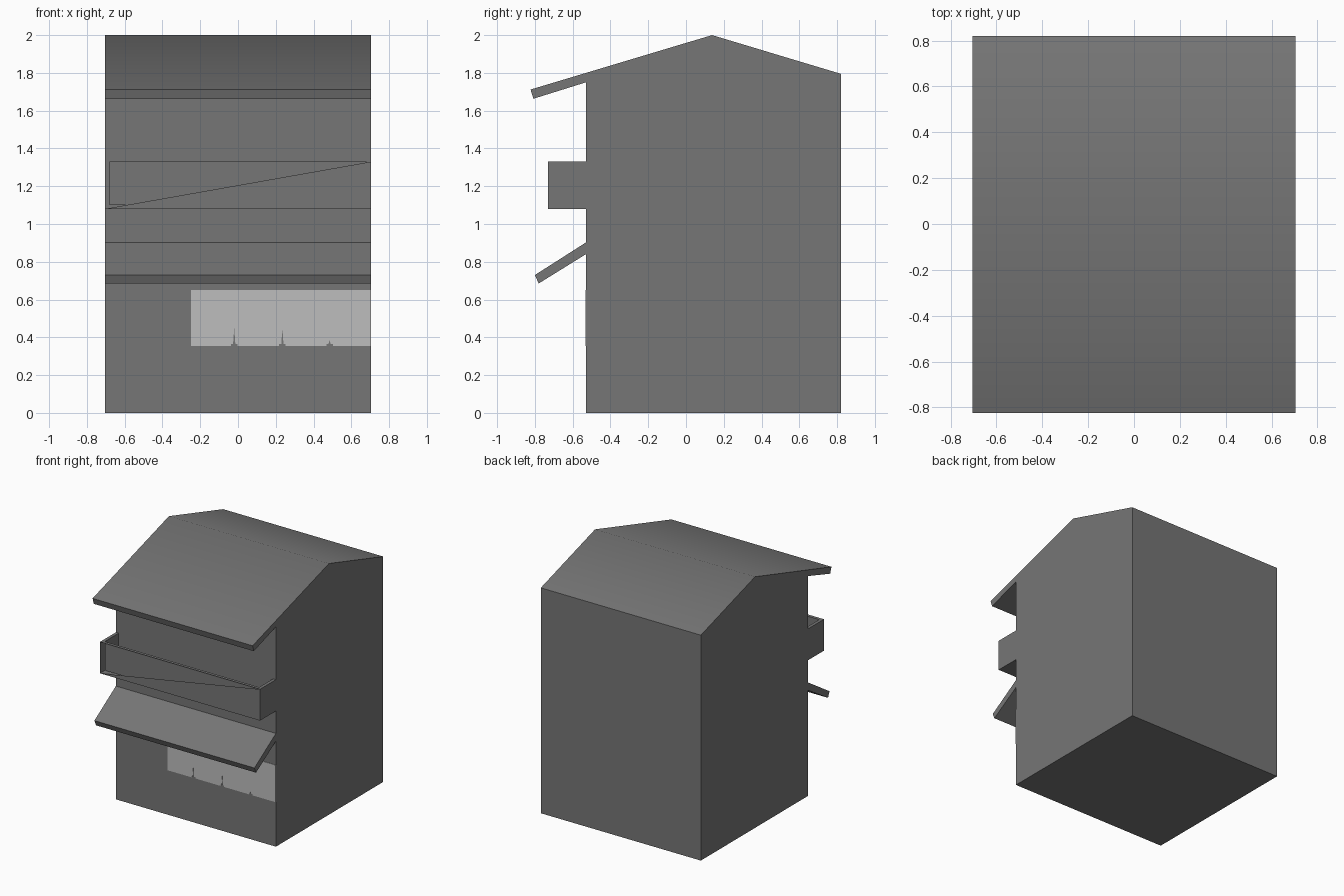
import bpy, bmesh, math

if "Cube" in bpy.data.objects:
    bpy.data.objects.remove(bpy.data.objects["Cube"])

HALF = 0.705      # half width of the house
FRONT = -0.53     # front wall plane


def material(name, value):
    m = bpy.data.materials.new(name)
    m.diffuse_color = (value, value, value, 1)
    m.use_nodes = True
    m.node_tree.nodes["Principled BSDF"].inputs["Base Color"].default_value = m.diffuse_color
    return m


GREY = material("wall grey", 0.18)
LIGHT = material("window light grey", 0.51)


def finish(name, bm, mat):
    bmesh.ops.recalc_face_normals(bm, faces=bm.faces)
    mesh = bpy.data.meshes.new(name)
    bm.to_mesh(mesh)
    bm.free()
    mesh.materials.append(mat)
    ob = bpy.data.objects.new(name, mesh)
    bpy.context.collection.objects.link(ob)
    return ob


def prism(name, points, offset, depth, mat):
    """Close a 3D outline and extrude it along a vector."""
    bm = bmesh.new()
    face = bm.faces.new([bm.verts.new([p + o for p, o in zip(pt, offset)]) for pt in points])
    out = bmesh.ops.extrude_face_region(bm, geom=[face], use_keep_orig=True)
    verts = [g for g in out["geom"] if isinstance(g, bmesh.types.BMVert)]
    bmesh.ops.translate(bm, verts=verts, vec=depth)
    return finish(name, bm, mat)


def side_profile(name, yz, mat):
    return prism(name, [(0, y, z) for y, z in yz], (-HALF, 0, 0), (2 * HALF, 0, 0), mat)


# House walls and gable roof with the front overhang
house = side_profile("house_walls_and_roof", [
    (FRONT, 0), (0.82, 0), (0.82, 1.795), (0.138, 2.0),
    (-0.823, 1.712), (-0.808, 1.663), (FRONT, 1.75)], GREY)
bpy.context.view_layer.objects.active = house
house.select_set(True)
bpy.ops.object.shade_smooth_by_angle(angle=math.radians(40))

# Sloping awning above the shop window
side_profile("awning", [
    (FRONT, 0.902), (-0.80, 0.73), (-0.78, 0.685), (FRONT, 0.84)], GREY)

# Hollow balcony: box, top inset and pushed down to the floor
bm = bmesh.new()
bmesh.ops.create_cube(bm, size=1)
for v in bm.verts:
    v.co = (v.co.x * 2 * HALF, -0.63 + v.co.y * 0.2, 1.205 + v.co.z * 0.25)
top = max(bm.faces, key=lambda f: f.calc_center_median().z)
bmesh.ops.inset_region(bm, faces=[top], thickness=0.025, use_even_offset=True)
for v in top.verts:
    if v.co.y > -0.6:
        v.co.y = FRONT           # open against the house wall
out = bmesh.ops.extrude_face_region(bm, geom=[top])
bmesh.ops.translate(bm, vec=(0, 0, -0.23),
                    verts=[g for g in out["geom"] if isinstance(g, bmesh.types.BMVert)])
if top.is_valid:
    bm.faces.remove(top)
bmesh.ops.recalc_face_normals(bm, faces=bm.faces)
# Broken front panel: the upper left half is open
front = min(bm.faces, key=lambda f: f.calc_center_median().y)
corner = {(v.co.x > 0, v.co.z > 1.2): v for v in front.verts}
bmesh.utils.face_split(front, corner[(False, False)], corner[(True, True)])
upper = [f for f in bm.faces if len(f.verts) == 3 and corner[(False, True)] in f.verts]
bmesh.ops.delete(bm, geom=upper, context="FACES_ONLY")
finish("balcony", bm, GREY)

# Lit shop window plate, with small pointed notches along the sill
sill, head, left = 0.355, 0.65, -0.25
outline = [(left, sill)]
for x, tip in ((-0.02, 0.45), (0.235, 0.445), (0.485, 0.385)):
    outline += [(x - 0.017, sill), (x - 0.017, sill + 0.01), (x - 0.006, sill + 0.01),
                (x, tip), (x + 0.006, sill + 0.01), (x + 0.017, sill + 0.01), (x + 0.017, sill)]
outline += [(HALF, sill), (HALF, head), (left, head)]
prism("shop_window", [(x, 0, z) for x, z in outline], (0, FRONT, 0), (0, -0.003, 0), LIGHT)
